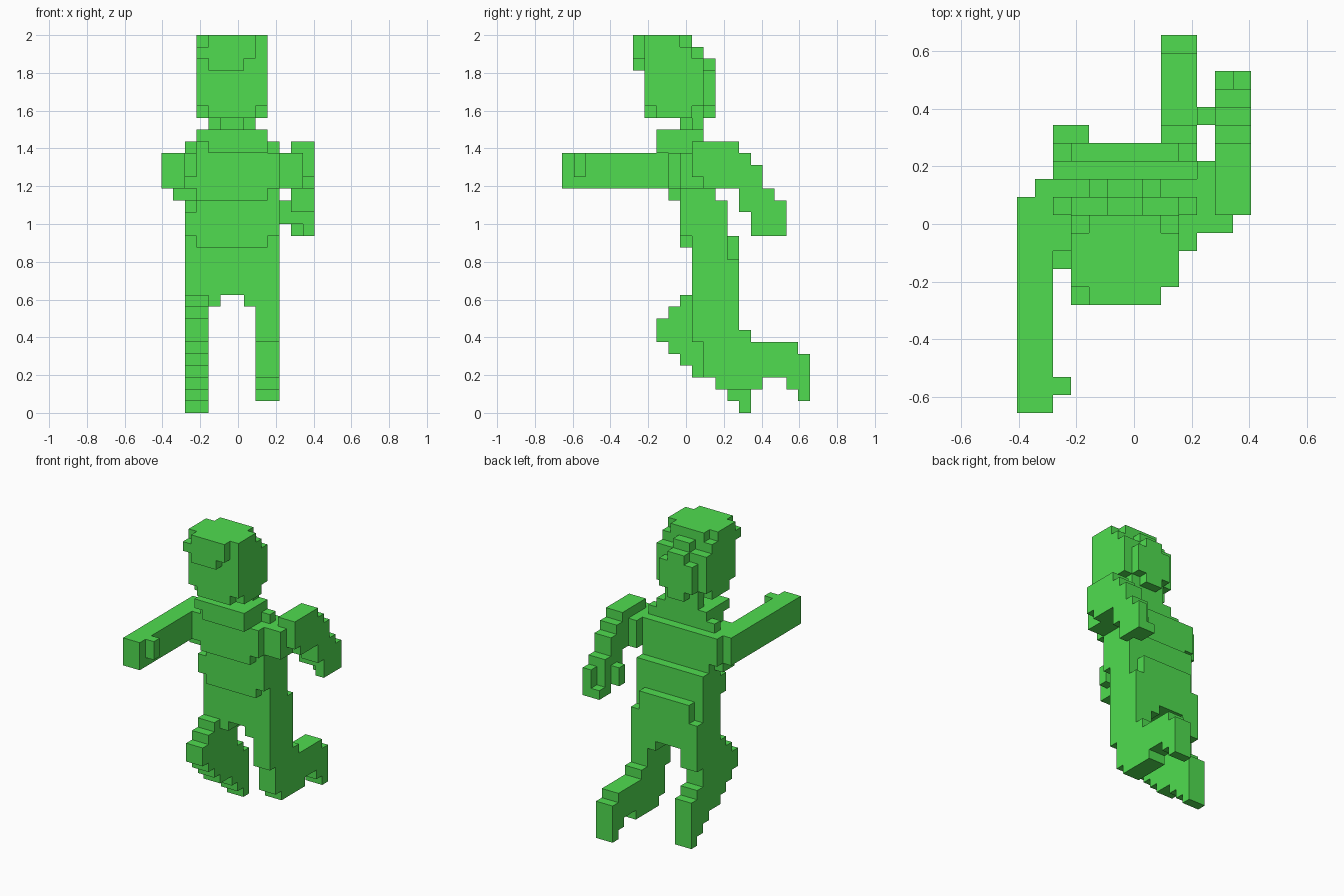
import bpy, bmesh
from mathutils import Vector

cube = bpy.data.objects.get("Cube")
if cube:
    bpy.data.objects.remove(cube, do_unlink=True)

UNIT = 2 / 32
ORIGIN = Vector((-6.5, -10.5, 0))

green = bpy.data.materials.new("bright green")
green.use_nodes = True
colour = (0.08, 0.72, 0.08, 1)
green.diffuse_color = colour
green.node_tree.nodes["Principled BSDF"].inputs["Base Color"].default_value = colour


class Part:
    """A body part made of unit cells, turned into one clean blocky shell."""

    def __init__(self, name):
        self.name = name
        self.cells = set()

    def block(self, across, depth, height):
        for i in range(*across):
            for j in range(*depth):
                for k in range(*height):
                    self.cells.add((i, j, k))

    def layers(self, across, bottom, spans):
        # One depth span per layer, going upwards
        for step, span in enumerate(spans):
            self.block(across=across, depth=span, height=(bottom + step, bottom + step + 1))

    def build(self):
        bm = bmesh.new()
        verts = {}

        def vert(corner):
            key = tuple(corner)
            if key not in verts:
                verts[key] = bm.verts.new((Vector(key) + ORIGIN) * UNIT)
            return verts[key]

        for cell in self.cells:
            for axis in range(3):
                for side in (0, 1):
                    near = list(cell)
                    near[axis] += 2 * side - 1
                    if tuple(near) in self.cells:
                        continue
                    a, b = (axis + 1) % 3, (axis + 2) % 3
                    ring = []
                    for da, db in ((0, 0), (1, 0), (1, 1), (0, 1)):
                        corner = list(cell)
                        corner[axis] += side
                        corner[a] += da
                        corner[b] += db
                        ring.append(vert(corner))
                    bm.faces.new(ring if side else ring[::-1])
        bmesh.ops.dissolve_limit(bm, angle_limit=0.01, verts=bm.verts[:], edges=bm.edges[:])
        mesh = bpy.data.meshes.new(self.name)
        bm.to_mesh(mesh)
        bm.free()
        mesh.materials.append(green)
        obj = bpy.data.objects.new(self.name, mesh)
        bpy.context.collection.objects.link(obj)


# Head with narrowed jaw and rounded back
head = Part("head")
head.block(across=(3, 9), depth=(7, 12), height=(26, 30))
head.block(across=(3, 9), depth=(7, 11), height=(30, 31))
head.block(across=(5, 7), depth=(11, 12), height=(30, 31))
head.block(across=(3, 9), depth=(7, 10), height=(31, 32))
head.block(across=(4, 8), depth=(10, 11), height=(31, 32))
head.block(across=(4, 8), depth=(7, 12), height=(25, 26))
head.block(across=(3, 9), depth=(8, 11), height=(25, 26))
head.block(across=(4, 8), depth=(12, 13), height=(26, 29))
head.block(across=(5, 7), depth=(12, 13), height=(25, 30))
head.build()

# Stepped fringe over the forehead
fringe = Part("fringe")
fringe.block(across=(4, 8), depth=(6, 7), height=(30, 32))
fringe.block(across=(3, 4), depth=(6, 7), height=(30, 31))
fringe.block(across=(4, 7), depth=(6, 7), height=(29, 30))
fringe.build()

# Neck and collar
neck = Part("neck")
neck.block(across=(5, 7), depth=(10, 11), height=(24, 25))
neck.block(across=(4, 8), depth=(11, 12), height=(24, 25))
neck.build()

collar = Part("collar")
collar.block(across=(3, 9), depth=(8, 12), height=(23, 24))
collar.block(across=(4, 9), depth=(8, 12), height=(22, 23))
collar.block(across=(2, 10), depth=(11, 12), height=(22, 23))
collar.block(across=(3, 9), depth=(9, 12), height=(22, 23))
collar.build()

# Torso: chest, waist and hips overlap like stacked slabs
torso = Part("torso")
torso.block(across=(2, 10), depth=(9, 13), height=(19, 22))
torso.block(across=(3, 9), depth=(9, 13), height=(18, 19))
torso.block(across=(2, 10), depth=(10, 13), height=(18, 19))
torso.block(across=(2, 10), depth=(10, 14), height=(15, 17))
torso.block(across=(3, 10), depth=(10, 14), height=(17, 18))
torso.block(across=(2, 3), depth=(11, 14), height=(17, 18))
torso.block(across=(3, 9), depth=(10, 11), height=(14, 15))
torso.block(across=(2, 10), depth=(11, 14), height=(13, 15))
torso.block(across=(3, 9), depth=(14, 15), height=(13, 15))
torso.block(across=(2, 10), depth=(11, 15), height=(10, 13))
torso.block(across=(2, 5), depth=(11, 13), height=(9, 10))
torso.block(across=(7, 10), depth=(11, 15), height=(9, 10))
torso.build()

# Right arm stretched forward, with a thumb
right_arm = Part("right_arm")
right_arm.block(across=(0, 2), depth=(0, 12), height=(19, 22))
right_arm.block(across=(1, 2), depth=(12, 13), height=(19, 22))
right_arm.block(across=(1, 3), depth=(10, 12), height=(18, 19))
right_arm.block(across=(2, 3), depth=(1, 2), height=(20, 22))
right_arm.build()

# Left arm swung back and down, with a cupped hand
left_arm = Part("left_arm")
left_arm.block(across=(10, 12), depth=(10, 13), height=(19, 22))
left_arm.block(across=(10, 11), depth=(13, 14), height=(19, 22))
left_arm.layers(across=(11, 13), bottom=16, spans=[
    (16, 18), (15, 18), (15, 18), (12, 17), (11, 17), (11, 16), (11, 15)])
left_arm.block(across=(12, 13), depth=(16, 19), height=(15, 18))
left_arm.block(across=(11, 12), depth=(17, 19), height=(15, 16))
left_arm.block(across=(10, 11), depth=(16, 17), height=(16, 18))
left_arm.build()

# Right leg: raised knee, shin slanting back to the ground
right_leg = Part("right_leg")
right_leg.layers(across=(2, 4), bottom=0, spans=[
    (15, 16), (14, 16), (13, 16), (11, 16), (10, 16),
    (9, 15), (8, 14), (8, 14), (9, 15), (10, 15)])
right_leg.build()

# Left leg: straight thigh, shin and foot trailing behind
left_leg = Part("left_leg")
left_leg.layers(across=(8, 10), bottom=1, spans=[
    (20, 21), (13, 17), (12, 21), (12, 21), (12, 20),
    (11, 16), (11, 15), (11, 15), (11, 15)])
left_leg.block(across=(8, 10), depth=(19, 21), height=(2, 3))
left_leg.build()
